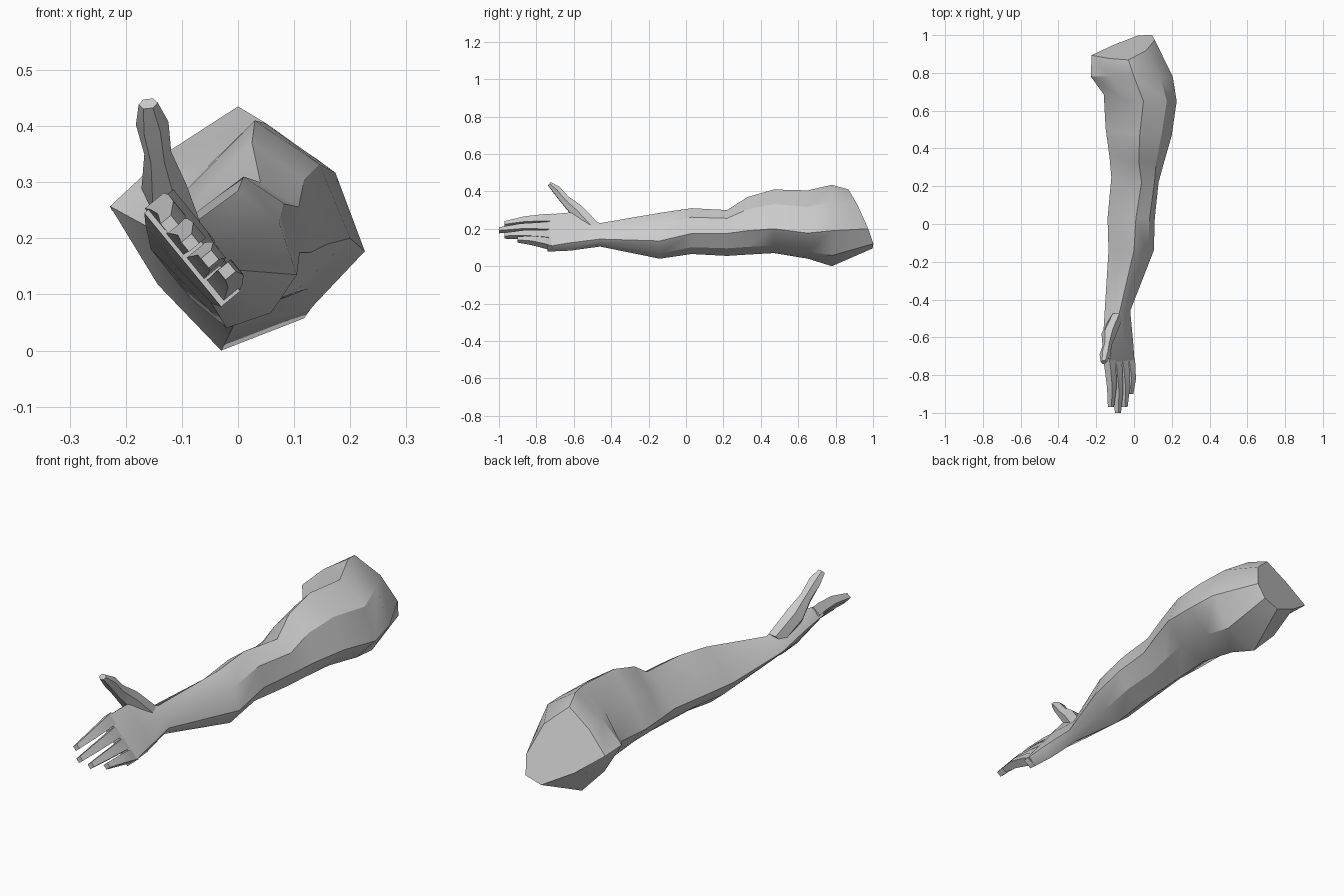
import bpy, bmesh, math
from mathutils import Vector

if "Cube" in bpy.data.objects:
    bpy.data.objects.remove(bpy.data.objects["Cube"])


def loft(name, rings, angle=32):
    """Skin a list of equal-length vertex rings and close both ends."""
    bm = bmesh.new()
    rows = [[bm.verts.new(p) for p in ring] for ring in rings]
    n = len(rows[0])
    for a, b in zip(rows, rows[1:]):
        for i in range(n):
            j = (i + 1) % n
            bm.faces.new((a[i], a[j], b[j], b[i]))
    bm.faces.new(rows[0])
    bm.faces.new(rows[-1])
    bmesh.ops.recalc_face_normals(bm, faces=bm.faces)
    mesh = bpy.data.meshes.new(name)
    bm.to_mesh(mesh)
    bm.free()
    obj = bpy.data.objects.new(name, mesh)
    bpy.context.collection.objects.link(obj)
    bpy.ops.object.select_all(action='DESELECT')
    obj.select_set(True)
    bpy.context.view_layer.objects.active = obj
    bpy.ops.object.shade_smooth_by_angle(angle=math.radians(angle))
    return obj


def arm_ring(y, corners, bulge):
    """Four ridge points (top, right, bottom, left) plus bulged points between."""
    pts = [Vector(c) for c in corners]
    c = sum(pts, Vector((0, 0))) / 4
    ring = []
    for i in range(4):
        m = (pts[i] + pts[(i + 1) % 4]) / 2
        ring += [pts[i], m + (m - c) * bulge[i]]
    out = []
    for p in ring:
        if y is None:                      # slanted shoulder cut
            yy = 1.03 + 0.185 * p.x - 0.38 * p.y
        elif 0.1 < y < 0.7:                # inner side sits slightly further back
            yy = y + 0.22 * max(0, -p.x)
        else:
            yy = y
        out.append((p.x, yy, p.y))
    return out


# Arm and palm: y, then top / right / bottom / left ridge (x, z)
ROUND = (0.32, 0.3, 0.12, 0.08)
FLAT = (0.25, 0.1, 0.2, 0.1)
sections = [
    (None, (-.03, .41), (.11, .20), (.02, .095), (-.225, .25), ROUND),
    (.78, (.00, .435), (.205, .19), (-.03, .00), (-.228, .257), ROUND),
    (.65, (.05, .405), (.226, .177), (-.01, .04), (-.16, .22), ROUND),
    (.47, (.03, .41), (.20, .20), (.00, .07), (-.15, .20), ROUND),
    (.33, (.025, .37), (.16, .19), (.00, .062), (-.13, .19), ROUND),
    (.22, (.04, .30), (.13, .175), (.00, .055), (-.12, .19), ROUND),
    (.03, (.01, .31), (.11, .175), (-.02, .065), (-.14, .18), ROUND),
    (-.14, (.00, .285), (.105, .135), (-.02, .04), (-.135, .16), ROUND),
    (-.46, (-.075, .23), (-.02, .145), (-.06, .105), (-.155, .18), FLAT),
    (-.62, (-.115, .287), (-.005, .125), (-.045, .083), (-.165, .225), FLAT),
    (-.74, (-.13, .276), (.004, .106), (-.03, .078), (-.167, .245), (0, 0, 0, 0)),
]
loft("arm_and_palm", [arm_ring(s[0], s[1:5], s[5]) for s in sections])

# Fingers: base (x, z) and tip (x, y, z)
across = Vector((-.63, 0, .77))
out = Vector((.77, 0, .63))
fingers = {
    "index_finger": ((-.133, .247), (-.122, -.97, .225)),
    "middle_finger": ((-.100, .202), (-.085, -1.0, .192)),
    "ring_finger": ((-.064, .157), (-.050, -.97, .163)),
    "little_finger": ((-.030, .113), (-.020, -.90, .142)),
}
for name, ((bx, bz), tip) in fingers.items():
    base, tip = Vector((bx, -.71, bz)), Vector(tip)
    rings = []
    for t, w, h in ((0, .026, .022), (.2, .023, .021), (.6, .018, .018), (1, .011, .012)):
        c = base.lerp(tip, t) + out * 0.012 * math.sin(math.pi * t)
        rings.append([c + across * w * a + out * h * b
                      for a, b in ((1, 1), (-1, 1), (-1, -1), (1, -1))])
    loft(name, rings)

# Thumb: centre, half thickness, half width
u, v = Vector((0, .66, .75)), Vector((1, 0, .1))
thumb = [((-.095, -.50, .205), .045, .035), ((-.132, -.58, .292), .042, .040),
         ((-.143, -.645, .352), .029, .024), ((-.153, -.69, .405), .026, .029),
         ((-.160, -.73, .440), .013, .017)]
loft("thumb", [[Vector(c) + u * a * math.sin(k * math.pi / 3) + v * b * math.cos(k * math.pi / 3)
                for k in range(6)] for c, a, b in thumb])
